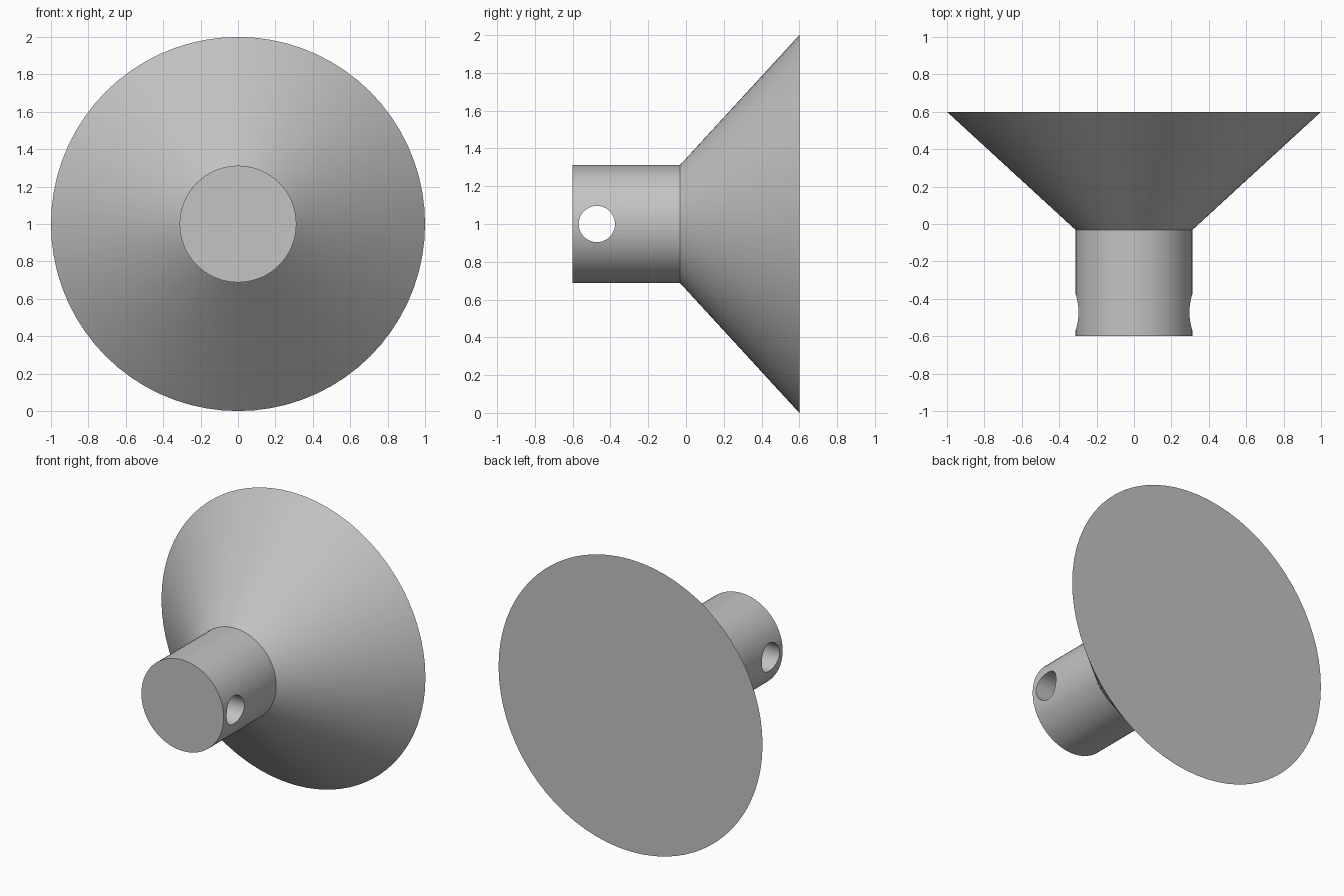
import bpy
import bmesh
import math
from mathutils import Matrix

cube = bpy.data.objects.get("Cube")
if cube:
    bpy.data.objects.remove(cube, do_unlink=True)

grey = bpy.data.materials.new("light grey")
grey.use_nodes = True
grey.diffuse_color = (0.55, 0.55, 0.55, 1)
grey.node_tree.nodes["Principled BSDF"].inputs["Base Color"].default_value = grey.diffuse_color

SIDES = 72
CENTRE_Z = 1.0


def stack(name, rings, turn, location):
    """Closed solid made of (radius, position) rings along a turned z axis."""
    bm = bmesh.new()
    loops = []
    for radius, pos in rings:
        loops.append([bm.verts.new((radius * math.cos(math.tau * i / SIDES),
                                    radius * math.sin(math.tau * i / SIDES), pos))
                      for i in range(SIDES)])
    for low, high in zip(loops, loops[1:]):
        for i in range(SIDES):
            j = (i + 1) % SIDES
            bm.faces.new((low[i], low[j], high[j], high[i]))
    bm.faces.new(loops[0][::-1])
    bm.faces.new(loops[-1])
    bm.transform(turn)
    bmesh.ops.recalc_face_normals(bm, faces=bm.faces)
    mesh = bpy.data.meshes.new(name)
    bm.to_mesh(mesh)
    bm.free()
    mesh.materials.append(grey)
    obj = bpy.data.objects.new(name, mesh)
    obj.location = location
    bpy.context.collection.objects.link(obj)
    return obj


# Shaft flaring into a wide cone with a flat back
body = stack("shaft_and_cone", [(0.312, -0.6), (0.312, -0.032), (1.0, 0.6)],
             Matrix.Rotation(-math.pi / 2, 4, "X"), (0, 0, CENTRE_Z))

# Cross hole through the shaft
cutter = stack("cross_hole_cutter", [(0.096, -0.5), (0.096, 0.5)],
               Matrix.Rotation(math.pi / 2, 4, "Y"), (0, -0.472, CENTRE_Z))
cutter.hide_render = True
cut = body.modifiers.new("cross hole", "BOOLEAN")
cut.operation = "DIFFERENCE"
cut.solver = "EXACT"
cut.object = cutter

bpy.ops.object.select_all(action="DESELECT")
bpy.context.view_layer.objects.active = body
body.select_set(True)
bpy.ops.object.modifier_apply(modifier=cut.name)
bpy.data.objects.remove(cutter, do_unlink=True)
bpy.ops.object.shade_smooth_by_angle(angle=math.radians(30))
